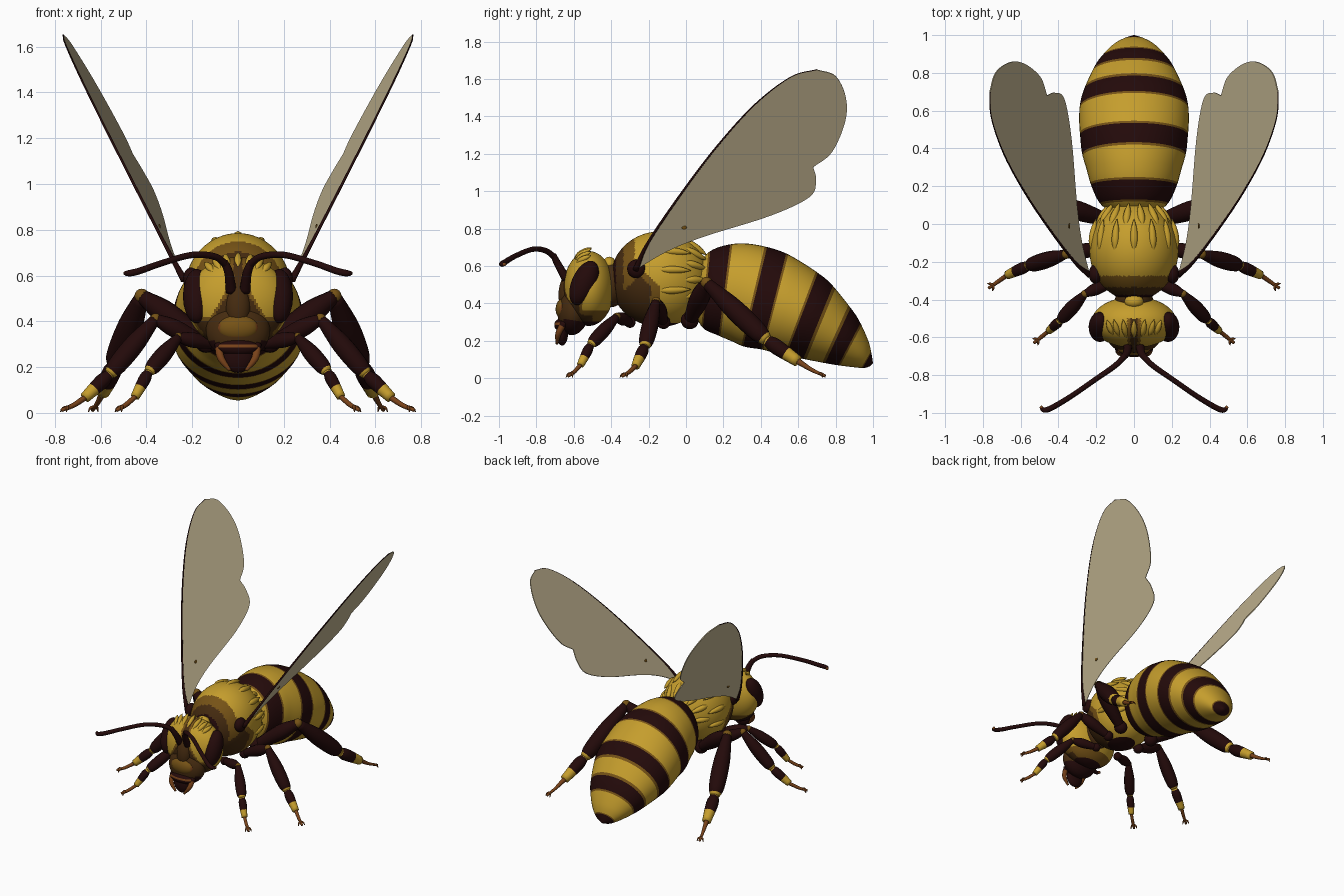
import bpy, bmesh, math
from mathutils import Vector

if "Cube" in bpy.data.objects:
    bpy.data.objects.remove(bpy.data.objects["Cube"])


def material(name, rgb):
    m = bpy.data.materials.new(name)
    m.use_nodes = True
    m.diffuse_color = (*rgb, 1)
    m.node_tree.nodes["Principled BSDF"].inputs["Base Color"].default_value = (*rgb, 1)
    return m


YELLOW, OCHRE, BROWN, DARK, RUST, WING = range(6)
MATS = [
    material("honey yellow", (0.56, 0.34, 0.026)),
    material("ochre", (0.18, 0.085, 0.008)),
    material("dark brown", (0.06, 0.024, 0.005)),
    material("maroon black", (0.017, 0.003, 0.003)),
    material("rust", (0.19, 0.055, 0.01)),
    material("wing grey", (0.59, 0.5, 0.31)),
]


def finish(name, bm, smooth=True, rule=None, mat=YELLOW):
    """Turn a bmesh into an object, colouring faces by a rule if given."""
    bmesh.ops.recalc_face_normals(bm, faces=bm.faces[:])
    for f in bm.faces:
        f.smooth = smooth
        if rule:
            f.material_index = rule(f.calc_center_median())
        elif mat is not None:
            f.material_index = mat
    mesh = bpy.data.meshes.new(name)
    bm.to_mesh(mesh)
    bm.free()
    for m in MATS:
        mesh.materials.append(m)
    ob = bpy.data.objects.new(name, mesh)
    bpy.context.collection.objects.link(ob)
    return ob


def spline(points, steps):
    """Smooth curve through points of any dimension."""
    p = [Vector(q) for q in points]
    p = [p[0] * 2 - p[1]] + p + [p[-1] * 2 - p[-2]]
    out = []
    for a, b, c, d in zip(p, p[1:], p[2:], p[3:]):
        for i in range(steps):
            t = i / steps
            out.append((b * 2 + (c - a) * t + (a * 2 - b * 5 + c * 4 - d) * t ** 2
                        + (b * 3 - a - c * 3 + d) * t ** 3) * 0.5)
    return out + [p[-2]]


def loft(name, rings, band):
    """Skin closed rings; band(i) gives the colour of each strip."""
    bm = bmesh.new()
    rows = [[bm.verts.new(v) for v in r] for r in rings]
    n = len(rows[0])
    for i, (a, b) in enumerate(zip(rows, rows[1:])):
        for j in range(n):
            k = (j + 1) % n
            bm.faces.new((a[j], a[k], b[k], b[j])).material_index = band(i)
    bm.faces.new(rows[0]).material_index = band(0)
    bm.faces.new(rows[-1]).material_index = band(len(rows) - 2)
    return finish(name, bm, mat=None)


def tube(name, points, radii, band, steps=6, sides=12):
    path = spline([(*p, r) for p, r in zip(points, radii)], steps)
    rings, tangent, side = [], None, None
    for i, q in enumerate(path):
        new = (path[min(i + 1, len(path) - 1)] - path[max(i - 1, 0)]).to_3d().normalized()
        side = new.orthogonal() if tangent is None else tangent.rotation_difference(new) @ side
        side = (side - new * side.dot(new)).normalized()
        tangent, up = new, new.cross(side)
        turn = [math.tau * j / sides for j in range(sides)]
        rings.append([q.to_3d() + (side * math.cos(a) + up * math.sin(a)) * max(q[3], 0.002) for a in turn])
    return loft(name, rings, band if callable(band) else lambda i: band)


def ball(name, centre, radii, mat=YELLOW, rule=None, tilt=0, fine=24):
    bm = bmesh.new()
    bmesh.ops.create_uvsphere(bm, u_segments=fine * 2, v_segments=fine, radius=1)
    c, s = math.cos(tilt), math.sin(tilt)
    for v in bm.verts:
        x, y, z = (a * b for a, b in zip(v.co, radii))
        v.co = Vector((x, y * c - z * s, y * s + z * c)) + Vector(centre)
    return finish(name, bm, rule=rule, mat=mat)


def tuft(name, centre, radii, start, end, width, lift):
    """Half-buried lock of hair following an ellipsoid."""
    pts = []
    for t in (0, 0.35, 0.7, 1):
        d = Vector(start).lerp(Vector(end), t).normalized() * (0.96 + lift * t * t)
        pts.append(Vector(centre) + Vector(a * b for a, b in zip(d, radii)))
    tube(name, pts, [width * 0.4, width, width * 0.8, 0.002], YELLOW, 4, 8)


# Abdomen: tilted rings given as top y, z, bottom y, z and half width
stations = [
    (.05, .60, .04, .36, .10), (.13, .68, .09, .27, .18), (.23, .715, .17, .23, .225),
    (.33, .72, .24, .20, .25), (.44, .70, .31, .17, .275), (.53, .67, .40, .155, .285),
    (.62, .62, .46, .14, .29), (.71, .56, .54, .12, .287), (.78, .50, .62, .105, .268),
    (.885, .37, .75, .08, .215), (.93, .30, .81, .07, .18), (.975, .2, .89, .06, .122),
    (.992, .13, .95, .055, .066), (1.0, .08, .985, .065, .012)]
STEP = 16


def abdomen_band(i):
    t = (i + 0.5) / STEP
    gap = min(max(a - t, t - b) for a, b in ((1.1, 2), (4, 5), (7, 8), (9, 10), (11.95, 14)))
    return DARK if gap < 0.07 else OCHRE if gap < 0.2 else YELLOW


rings = []
for ty, tz, by, bz, w in spline(stations, STEP):
    top, low = Vector((0, ty, tz)), Vector((0, by, bz))
    turn = [math.tau * j / 48 for j in range(48)]
    rings.append([(top + low) / 2 + (top - low) / 2 * math.cos(a) + Vector((w * math.sin(a), 0, 0)) for a in turn])
loft("abdomen", rings, abdomen_band)

# Thorax with darker shoulders and belly
THORAX, THORAX_SIZE = (0, -0.14, 0.53), (0.235, 0.265, 0.255)


def thorax_rule(c):
    if c.z < 0.295 or c.y < -0.375:
        return DARK
    shoulder = max(c.y + 0.14, c.z - 0.6 + abs(c.y + 0.25))
    if shoulder < -0.05 or c.y < -0.335:
        return BROWN
    return OCHRE if shoulder < 0 or c.y < -0.275 else YELLOW


ball("thorax", THORAX, THORAX_SIZE, rule=thorax_rule, fine=70)
for i in range(-4, 5):
    for row, (p, q) in enumerate(((1.6, 0.95), (1.05, 0.5))):
        b = math.radians(i * 26 + row * 13)
        ends = [(math.sin(p) * math.sin(b), math.cos(p), math.sin(p) * math.cos(b)),
                (math.sin(q) * math.sin(b), math.cos(q), math.sin(q) * math.cos(b))]
        tuft("thorax_hair", THORAX, THORAX_SIZE, *ends, 0.02, 0.12)

# Head and face
HEAD, HEAD_SIZE = (0, -0.52, 0.48), (0.225, 0.135, 0.2)


def head_rule(c):
    if c.z < 0.305:
        return DARK
    wedge = min(abs(c.x) - 0.02 - max(0, 0.56 - c.z) * 0.6, max(c.z - 0.4, c.y + 0.57))
    if c.y < -0.5 and wedge < 0.015:
        return BROWN if wedge < 0 else OCHRE
    return OCHRE if c.z < 0.36 else YELLOW


ball("head", HEAD, HEAD_SIZE, rule=head_rule, fine=70)
ball("neck", (0, -0.4, 0.5), (0.1, 0.08, 0.12), BROWN)
ball("nape", (0, -0.41, 0.61), (0.05, 0.035, 0.04))
ball("muzzle", (0, -0.6, 0.36), (0.14, 0.085, 0.13), tilt=-0.15,
     rule=lambda c: DARK if c.z < 0.31 else BROWN)
ball("brow", (0, -0.635, 0.47), (0.055, 0.045, 0.1), BROWN, tilt=-0.15)
ball("face_shield", (0, -0.655, 0.37), (0.09, 0.042, 0.058),
     rule=lambda c: RUST if c.z < 0.335 or abs(c.x) > 0.078 else OCHRE)
ball("upper_lip", (0, -0.668, 0.285), (0.09, 0.036, 0.035),
     rule=lambda c: RUST if 0.283 < c.z < 0.3 else DARK)
ball("jaw", (0, -0.662, 0.245), (0.065, 0.032, 0.07), DARK)
for i in range(-3, 4):
    tuft("head_hair", HEAD, HEAD_SIZE, (i * 0.19, -0.6, 0.8), (i * 0.24, 0.1, 1), 0.016, 0.14)


def leg(name, s, points, r):
    hip, knee, ankle, wrist, toe = [Vector((s * x, y, z)) for x, y, z in points]
    ball(name + "_hip", hip, [r * 0.85] * 3, DARK, fine=10)
    tube(name + "_femur", [hip, hip.lerp(knee, 0.6), knee], [r * .6, r * .95, r * .55], DARK)
    ball(name + "_knee", knee, [r * .58] * 3, OCHRE, fine=8)
    tube(name + "_tibia", [knee, knee.lerp(ankle, 0.45), knee.lerp(ankle, 0.85), ankle],
         [r * .54, r, r * .95, r * .6], lambda i: YELLOW if i > 15 else DARK)
    tube(name + "_tarsus", [ankle, ankle.lerp(wrist, 0.3), wrist], [r * .5, r * .75, r * .55],
         lambda i: YELLOW if i < 1 or i > 8 else DARK)
    tube(name + "_foot", [wrist, wrist.lerp(toe, 0.5) - Vector((0, 0, .006)), toe],
         [r * .3, .011, .008], RUST)
    out = (toe - wrist).normalized()
    for k in (-1, 1):
        spread = out.cross(Vector((0, 0, 1))) * k * 0.025
        tip = toe - out * 0.01 + spread
        tip.z = 0.004
        tube(name + "_claw", [toe - out * 0.035, toe - out * 0.02 + spread * 0.7, tip],
             [.007, .006, .002], RUST, 4, 8)


LEGS = {
    "front_leg": (((.1, -.3, .3), (.26, -.37, .33), (.39, -.51, .18), (.45, -.565, .07), (.53, -.63, .012)), .036),
    "middle_leg": (((.14, -.12, .3), (.36, -.16, .41), (.56, -.22, .17), (.67, -.27, .065), (.77, -.34, .012)), .043),
    "rear_leg": (((.14, .02, .31), (.42, .11, .51), (.54, .43, .205), (.59, .6, .09), (.635, .745, .012)), .056),
}

# Wing outline in y, z; the wing lies in a slanted plane
lead = [(-.27, .58), (-.2, .73), (-.02, .995), (.17, 1.245), (.37, 1.465), (.56, 1.61), (.7, 1.65)]
trail = [(.7, 1.65), (.8, 1.615), (.855, 1.5), (.85, 1.37), (.78, 1.21), (.68, 1.13)]
lobe = [(.68, 1.13), (.695, 1.06), (.66, .97), (.45, .87), (.1, .76), (-.1, .68), (-.27, .58)]


def on_wing(s, y, z):
    back = y + 0.2 - 0.843 * (z - 0.72)
    return Vector((s * (0.26 + 0.5 * (z - 0.62) - 0.1 * back), y, z))


for s, side in ((1, "left"), (-1, "right")):
    for name, (points, r) in LEGS.items():
        leg(side + "_" + name, s, points, r)

    outline = []
    for part in (lead, trail, lobe):
        outline += spline(part, 6)[:-1]
    bm = bmesh.new()
    bm.faces.new([bm.verts.new(on_wing(s, *p)) for p in outline])
    wing = finish(side + "_wing", bm, False, mat=WING)
    solid = wing.modifiers.new("thickness", "SOLIDIFY")
    solid.thickness, solid.offset = 0.006, 0
    edge = [on_wing(s, *p) for p in lead]
    tube(side + "_wing_vein", edge, [.016, .008, .006, .005, .004, .003, .003], DARK)
    ball(side + "_wing_root", (s * .205, -.265, .585), (.035, .05, .05), DARK, fine=12)
    ball(side + "_wing_spot", on_wing(s, -.01, .81), (.006, .015, .015), OCHRE, fine=8)

    ball(side + "_eye", (s * .18, -.545, .51), (.06, .066, .126), DARK, tilt=-0.42)
    tube(side + "_mandible", [(s * .085, -.65, .3), (s * .075, -.682, .24), (s * .035, -.69, .185)],
         [.018, .016, .007], lambda i: DARK if i < 2 else RUST)
    tube(side + "_antenna_base", [(s * .03, -.64, .53), (s * .04, -.685, .61), (s * .06, -.71, .66)],
         [.024, .02, .016], DARK)
    tube(side + "_antenna", [(s * .05, -.7, .645), (s * .1, -.75, .682), (s * .2, -.82, .69),
         (s * .33, -.91, .655), (s * .43, -.97, .62), (s * .475, -.985, .61), (s * .495, -.965, .61)],
         [.016, .015, .014, .014, .015, .014, .008], lambda i: RUST if i > 33 else DARK)
